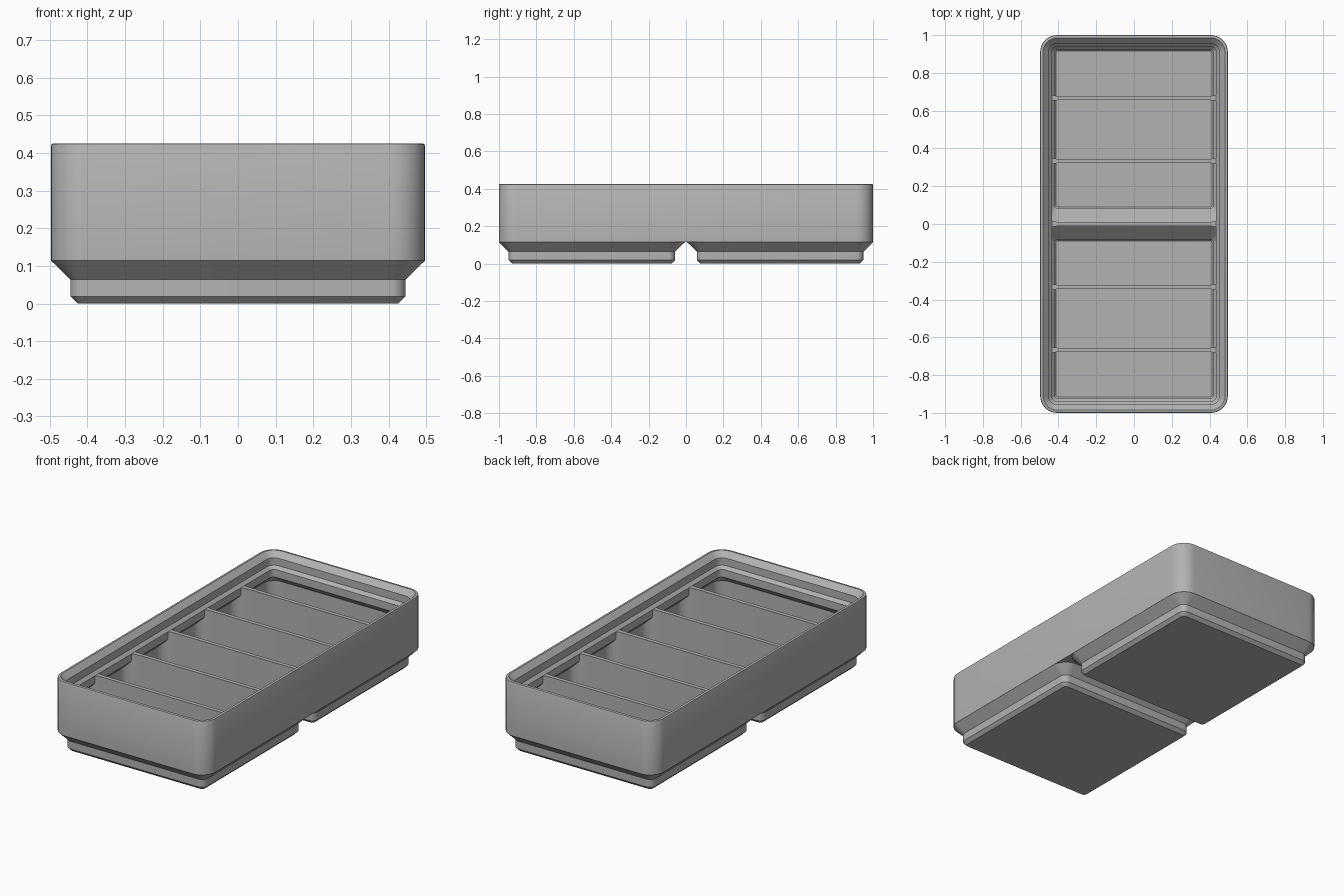
import bpy, bmesh
from math import cos, sin, pi

if "Cube" in bpy.data.objects:
    bpy.data.objects.remove(bpy.data.objects["Cube"], do_unlink=True)

WX, WY = 0.497, 1.0      # outer half sizes
R = 0.09                 # outer corner radius
WALL = 0.023
HALF_DIV = 0.0115
FOOT_Y = WY - WX         # centre of each foot


def rounded_rect(hx, hy, r, steps=8):
    """Corner-rounded rectangle outline, counter-clockwise."""
    pts = []
    for i, (sx, sy) in enumerate([(1, 1), (-1, 1), (-1, -1), (1, -1)]):
        for k in range(steps + 1):
            a = (i + k / steps) * pi / 2
            pts.append((sx * (hx - r) + r * cos(a), sy * (hy - r) + r * sin(a)))
    return pts


def loft(bm, hx, hy, r, levels, cy=0.0):
    """Stack outlines inset by d at height z and close both ends."""
    rings = []
    for z, d in levels:
        outline = rounded_rect(hx - d, hy - d, max(r - d, 0.012))
        rings.append([bm.verts.new((x, y + cy, z)) for x, y in outline])
    n = len(rings[0])
    for low, high in zip(rings, rings[1:]):
        for i in range(n):
            j = (i + 1) % n
            bm.faces.new((low[i], low[j], high[j], high[i]))
    bm.faces.new(rings[0][::-1])
    bm.faces.new(rings[-1])


def solid(name, *parts):
    bm = bmesh.new()
    for part in parts:
        loft(bm, *part)
    mesh = bpy.data.meshes.new(name)
    bm.to_mesh(mesh)
    bm.free()
    obj = bpy.data.objects.new(name, mesh)
    bpy.context.collection.objects.link(obj)
    return obj


def combine(target, tool, operation):
    """Apply a boolean and discard the tool."""
    mod = target.modifiers.new("combine", 'BOOLEAN')
    mod.operation, mod.solver, mod.object = operation, 'EXACT', tool
    bpy.context.view_layer.objects.active = target
    bpy.ops.object.modifier_apply(modifier=mod.name)
    bpy.data.objects.remove(tool, do_unlink=True)


# Outer body with a softened rim
tray = solid("storage_tray", (WX, WY, R, [
    (0.114, 0), (0.419, 0), (0.4235, 0.002), (0.425, 0.005)]))

# Two stepped feet
foot_levels = [(0, 0.071), (0.019, 0.052), (0.0635, 0.052), (0.114, 0.0005), (0.15, 0.02)]
feet = solid("feet", *[(WX, WX, R, foot_levels, s * FOOT_Y) for s in (-1, 1)])
combine(tray, feet, 'UNION')

# Interior under the lip, including the sloped lip support
pockets = solid("pockets", (WX, WY, R, [
    (0.01, WALL - 0.0005), (0.252, WALL - 0.0005), (0.291, 0.062),
    (0.335, 0.062), (0.348, 0.063)]))

# Pocket bottoms follow the inside of the feet
floor_levels = [(0.026, 0.084), (0.032, 0.078), (0.073, 0.078), (0.149, 0.002), (0.4, 0.002)]
hollows = solid("hollows", *[(WX, WX, R, floor_levels, s * FOOT_Y) for s in (-1, 1)])
combine(pockets, hollows, 'INTERSECT')

# Six compartments with rounded corners, leaving five dividers
edges = [-WY + WALL - HALF_DIV] + [i / 3 for i in range(-2, 3)] + [WY - WALL + HALF_DIV]
slots = solid("slots", *[
    (WX - WALL, (b - a) / 2 - HALF_DIV, R - WALL, [(0.005, 0), (0.4, 0)], (a + b) / 2)
    for a, b in zip(edges, edges[1:])])
combine(pockets, slots, 'INTERSECT')
combine(tray, pockets, 'DIFFERENCE')

# Stepped stacking lip
lip = solid("lip_cutter", (WX, WY, R, [
    (0.335, 0.062), (0.352, 0.045), (0.395, 0.045), (0.435, 0.005)]))
combine(tray, lip, 'DIFFERENCE')

# Plain grey plastic
grey = bpy.data.materials.new("grey_plastic")
grey.use_nodes = True
colour = (0.45, 0.45, 0.45, 1)
grey.diffuse_color = colour
grey.node_tree.nodes["Principled BSDF"].inputs["Base Color"].default_value = colour
tray.data.materials.clear()
tray.data.materials.append(grey)
for face in tray.data.polygons:
    face.material_index = 0

bpy.ops.object.select_all(action='DESELECT')
tray.select_set(True)
bpy.context.view_layer.objects.active = tray
bpy.ops.object.shade_smooth_by_angle(angle=pi / 6)
